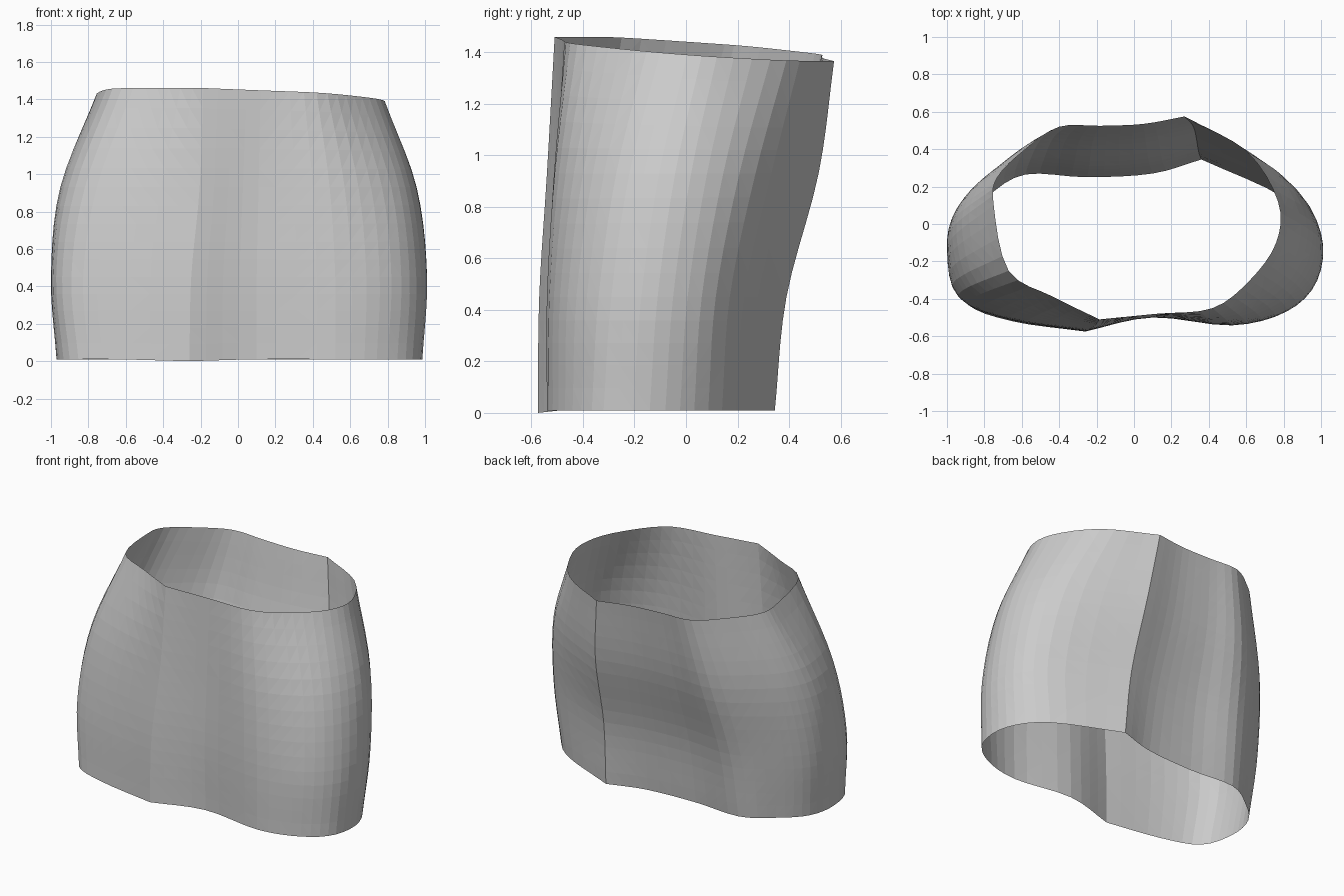
import bpy, bmesh
from mathutils import Vector

if "Cube" in bpy.data.objects:
    bpy.data.objects.remove(bpy.data.objects["Cube"])

# Four cross-sections, counter-clockwise from the back seam (0) past the front seam (9)
SECTIONS = [
    (0.01, [(.36, .345), (.1, .27), (-.25, .25), (-.58, .265), (-.78, .15), (-.93, 0),
            (-.97, -.2), (-.9, -.42), (-.65, -.52), (-.26, -.575), (.1, -.49), (.52, -.54),
            (.8, -.47), (.96, -.32), (.97, -.08), (.8, .14)]),
    (0.45, [(.345, .39), (.08, .33), (-.24, .31), (-.56, .33), (-.8, .2), (-.96, .05),
            (-1, -.14), (-.94, -.38), (-.67, -.5), (-.25, -.57), (.1, -.5), (.52, -.54),
            (.82, -.46), (.98, -.29), (1, -.05), (.84, .17)]),
    (0.93, [(.32, .515), (.06, .46), (-.22, .445), (-.5, .45), (-.75, .29), (-.9, .14),
            (-.95, -.05), (-.87, -.33), (-.6, -.46), (-.205, -.54), (.11, -.49), (.49, -.51),
            (.77, -.4), (.92, -.22), (.945, .02), (.78, .27)]),
    (None, [(.27, .575), (.05, .535), (-.18, .525), (-.4, .52), (-.58, .4), (-.73, .25),
            (-.75, .1), (-.67, -.25), (-.43, -.39), (-.185, -.51), (.12, -.48), (.42, -.45),
            (.62, -.3), (.76, -.1), (.77, .12), (.6, .39)]),
]
FRONT_SEAM = 9


def spline(pts, steps):
    """Catmull-Rom through pts with free ends."""
    p = [2 * pts[0] - pts[1]] + pts + [2 * pts[-1] - pts[-2]]
    out = []
    for i in range(1, len(p) - 2):
        a, b, c, d = p[i - 1:i + 3]
        for k in range(steps):
            t = k / steps
            out.append(0.5 * (2 * b + (c - a) * t + (2 * a - 5 * b + 4 * c - d) * t ** 2
                              + (3 * b - a - 3 * c + d) * t ** 3))
    return out + [pts[-1]]


def ring(z, outline):
    # the waist rim is a tilted plane
    pts = [Vector((x, y, 1.417 - .033 * x - .073 * y if z is None else z)) for x, y in outline]
    if z == 0.01:
        pts[FRONT_SEAM].z = 0.0
    # the two panels meet in sharp side seams
    left = spline(pts[:FRONT_SEAM + 1], 4)
    right = spline(pts[FRONT_SEAM:] + pts[:1], 4)
    return left[:-1] + right[:-1]


# Skirt shell: loft the rings upward, triangulated and flat shaded
rings = [ring(z, o) for z, o in SECTIONS]
columns = [spline(list(col), 5) for col in zip(*rings)]
bm = bmesh.new()
grid = [[bm.verts.new(p) for p in col] for col in columns]
n = len(grid)
for i in range(n):
    a, b = grid[i], grid[(i + 1) % n]
    for j in range(len(a) - 1):
        bm.faces.new((a[j], b[j], b[j + 1], a[j + 1]))
bmesh.ops.triangulate(bm, faces=bm.faces[:])
mesh = bpy.data.meshes.new("skirt")
bm.to_mesh(mesh)
bm.free()
skirt = bpy.data.objects.new("skirt", mesh)
bpy.context.collection.objects.link(skirt)
